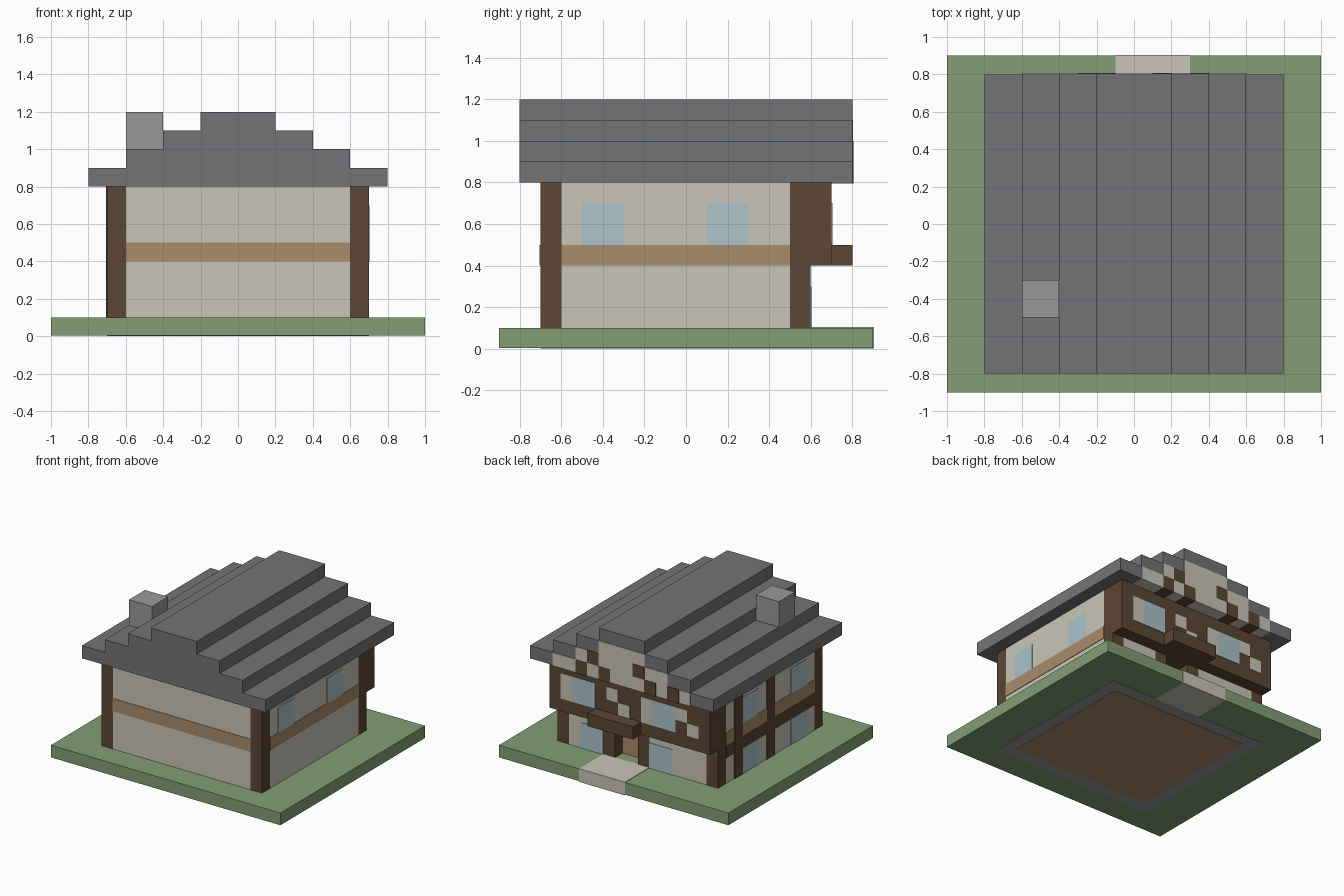
import bpy
import bmesh

cube = bpy.data.objects.get("Cube")
if cube:
    bpy.data.objects.remove(cube, do_unlink=True)


def material(name, rgb):
    lin = [((c / 255 + 0.055) / 1.055) ** 2.4 for c in rgb] + [1]
    m = bpy.data.materials.new(name)
    m.use_nodes = True
    m.diffuse_color = lin
    m.node_tree.nodes["Principled BSDF"].inputs["Base Color"].default_value = lin
    return m


grass = material("grass green", (131, 158, 115))
cream = material("plaster cream", (201, 197, 185))
timber = material("dark timber", (92, 70, 53))
tan = material("tan wood", (169, 140, 105))
slate = material("roof slate", (114, 116, 118))
stone = material("light stone", (153, 153, 153))
glass = material("window blue", (171, 195, 203))

T = 0.004  # thickness of painted panels


def finish(name, bm, mat):
    bmesh.ops.recalc_face_normals(bm, faces=bm.faces)
    mesh = bpy.data.meshes.new(name)
    bm.to_mesh(mesh)
    bm.free()
    mesh.materials.append(mat)
    ob = bpy.data.objects.new(name, mesh)
    bpy.context.collection.objects.link(ob)
    return ob


def box(name, mat, x, y, z):
    bm = bmesh.new()
    bmesh.ops.create_cube(bm, size=1)
    for v in bm.verts:
        for i, (lo, hi) in enumerate((x, y, z)):
            v.co[i] = hi if v.co[i] > 0 else lo
    return finish(name, bm, mat)


def back_panel(name, mat, y, x, z):
    return box(name, mat, x, (y - T, y + T), z)


def side_panel(name, mat, side, y, z):
    return box(name, mat, sorted((side * (0.7 - T), side * (0.7 + T))), y, z)


# Ground slab with the foundation showing underneath
box("lawn", grass, (-1, 1), (-0.9, 0.9), (T, 0.1))
box("path", cream, (-0.1, 0.3), (0.6, 0.9 + T), (0, 0.1 + T))
box("foundation", stone, (-0.7, 0.7), (-0.7, 0.6), (T / 2, 0.09))
box("floor", tan, (-0.6, 0.6), (-0.6, 0.5), (0, 0.09))

# Main walls
box("house_core", cream, (-0.7, 0.7), (-0.6, 0.5), (0.1, 0.8))
box("front_wall", cream, (-0.6, 0.6), (-0.7, -0.6), (0.1, 0.8))
box("front_band", tan, (-0.6, 0.6), (-0.7 - T, -0.69), (0.4, 0.5))

# Corner posts
for label, x in (("left", (0.6, 0.7)), ("right", (-0.7, -0.6))):
    box(label + "_front_post", timber, x, (-0.7, -0.6), (0.1, 0.8))
    box(label + "_back_post", timber, x, (0.5, 0.6), (0.1, 0.4))

# Back ground floor, with the door set into the wall
box("back_wall_left", cream, (0.3, 0.6), (0.5, 0.6), (0.1, 0.4))
box("back_wall_right", cream, (-0.6, -0.1), (0.5, 0.6), (0.1, 0.4))
for label, x in (("left", (0.2, 0.3)), ("right", (-0.1, 0))):
    box(label + "_door_jamb", timber, x, (0.5, 0.6), (0.1, 0.4))
back_panel("door", tan, 0.5, (0, 0.2), (0.1, 0.4))
for x in ((0.3, 0.5), (-0.3, -0.1)):
    back_panel("ground_back_window", glass, 0.6, x, (0.1, 0.3))

# Overhanging timber upper floor at the back
box("upper_floor_back", timber, (-0.7, 0.7), (0.5, 0.7), (0.4, 0.8))
box("porch_beam", timber, (-0.1, 0.3), (0.7, 0.8), (0.4, 0.5))
for x in (0.3, -0.4):
    back_panel("upper_back_window", glass, 0.7, (x, x + 0.2), (0.5, 0.7))
for x in (0.5, -0.2):
    back_panel("upper_plaster", cream, 0.7, (x, x + 0.1), (0.5, 0.7))
for x, z in ((0.1, 0.6), (0, 0.5), (-0.5, 0.6), (-0.6, 0.5)):
    back_panel("brace_plaster", cream, 0.7, (x, x + 0.1), (z, z + 0.1))

# Side walls: tan band and upper windows on both sides
for side, label in ((1, "left"), (-1, "right")):
    side_panel(label + "_band", tan, side, (-0.6, 0.5), (0.4, 0.5))
    for y in (-0.5, 0.1):
        side_panel(label + "_window", glass, side, (y, y + 0.2), (0.5, 0.7))

# Timber framing and lower windows on the right side
for y in (-0.5, 0.1):
    side_panel("right_ground_window", glass, -1, (y, y + 0.2), (0.1, 0.3))
side_panel("right_beam", timber, -1, (-0.6, 0.5), (0.3, 0.4))
for y in (0.3, -0.1):
    box("right_stud", timber, (-0.7 - 1.5 * T, -0.69), (y, y + 0.1), (0.1, 0.8))

# Stepped roof, extruded from one profile
half = []
for i in range(4):
    x, z = 0.8 - 0.2 * i, 0.8 + 0.1 * i
    half += [(x, z), (x, z + 0.1)]
outline = half + [(-x, z) for x, z in reversed(half)]
bm = bmesh.new()
face = bm.faces.new([bm.verts.new((x, -0.8, z)) for x, z in outline])
ext = bmesh.ops.extrude_face_region(bm, geom=[face])
new_verts = [g for g in ext["geom"] if isinstance(g, bmesh.types.BMVert)]
bmesh.ops.translate(bm, verts=new_verts, vec=(0, 1.6, 0))
finish("stepped_roof", bm, slate)

# Plastered back gable with timber pieces
for i in range(3):
    w, z = 0.6 - 0.2 * i, 0.8 + 0.1 * i
    low = z - T if i == 0 else z
    box("gable_plaster", cream, (-w, w), (0.7, 0.8 + T), (low, z + 0.1))
for x, z in ((0.3, 0.8), (0.1, 0.8), (-0.3, 0.8), (-0.5, 0.8), (0.2, 0.9), (-0.2, 0.9)):
    low = z - 1.5 * T if z < 0.85 else z
    box("gable_timber", timber, (x, x + 0.1), (0.7, 0.8 + 1.5 * T), (low, z + 0.1))

# Chimney
box("chimney", stone, (-0.6, -0.4), (-0.5, -0.3), (0.95, 1.2))
